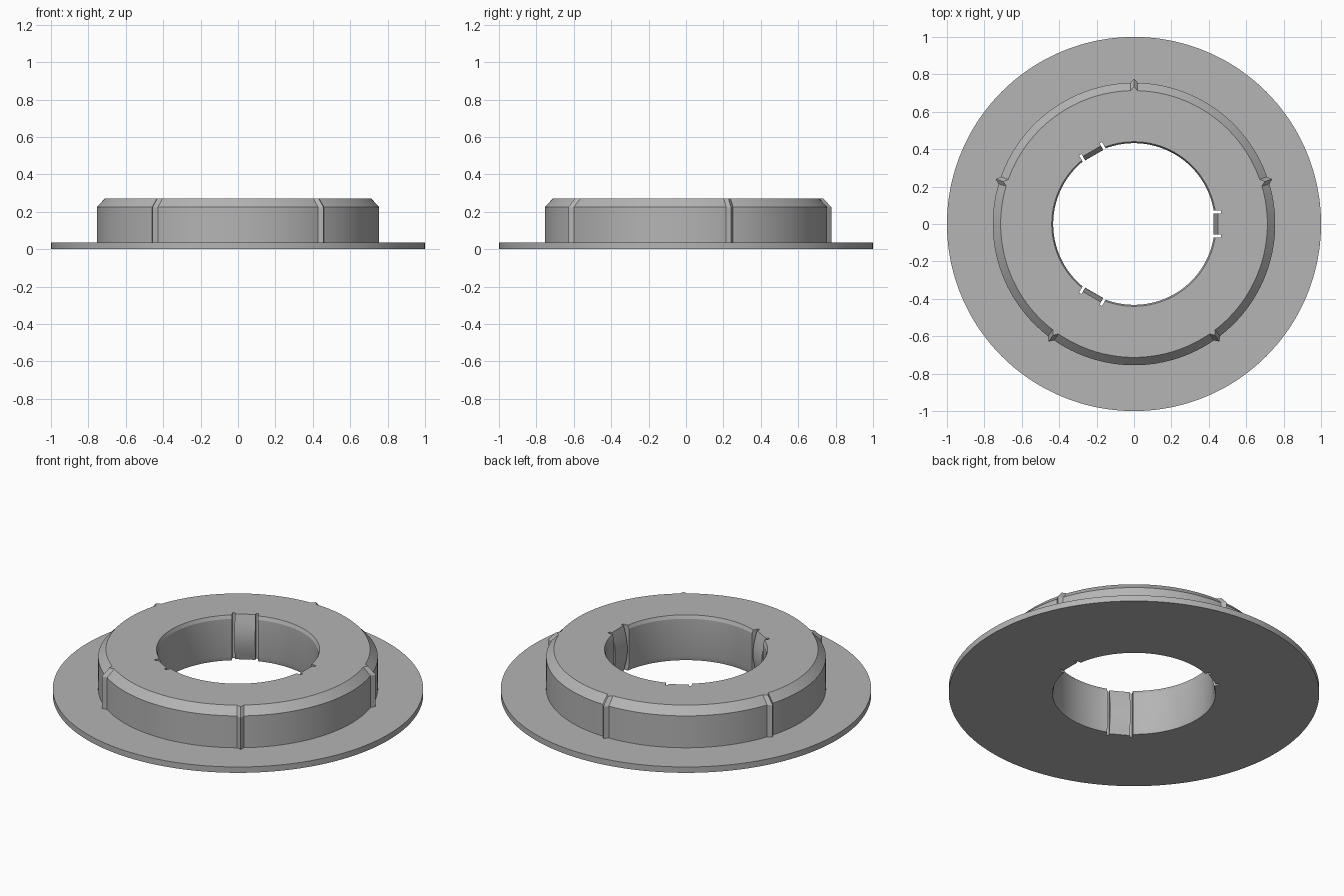
import bpy
import bmesh
from math import sin, cos, pi, radians

cube = bpy.data.objects.get("Cube")
if cube:
    bpy.data.objects.remove(cube, do_unlink=True)

grey = bpy.data.materials.new("plain grey")
grey.use_nodes = True
colour = (0.46, 0.46, 0.46, 1)
grey.diffuse_color = colour
grey.node_tree.nodes["Principled BSDF"].inputs["Base Color"].default_value = colour

SEGMENTS = 480
TOP = 0.27
BORE = 0.432
RIDGES = [18 + 72 * i for i in range(5)]
CLIPS = [0, 120, 240]


def make_object(name, bm):
    bmesh.ops.recalc_face_normals(bm, faces=bm.faces)
    mesh = bpy.data.meshes.new(name)
    bm.to_mesh(mesh)
    bm.free()
    mesh.materials.append(grey)
    obj = bpy.data.objects.new(name, mesh)
    bpy.context.collection.objects.link(obj)
    return obj


def activate(obj):
    bpy.ops.object.select_all(action='DESELECT')
    obj.select_set(True)
    bpy.context.view_layer.objects.active = obj


def smooth(obj):
    activate(obj)
    bpy.ops.object.shade_smooth_by_angle(angle=radians(18))


def ridge(angle):
    """Height of the small pointed ridges around the hub."""
    gap = min(abs((angle - a + 180) % 360 - 180) for a in RIDGES)
    return 0.022 * max(0, 1 - gap / 1.5)


def prism(bm, profile, width, angle):
    """Extrude an (x, z) profile along y, then turn it about z."""
    loops = []
    for y in (-width / 2, width / 2):
        loops.append([bm.verts.new((x * cos(angle) - y * sin(angle),
                                    x * sin(angle) + y * cos(angle), z))
                      for x, z in profile])
    a, b = loops
    bm.faces.new(a)
    bm.faces.new(b)
    for i in range(len(a)):
        j = (i + 1) % len(a)
        bm.faces.new((a[i], a[j], b[j], b[i]))


# Flange, ridged hub and bevelled bore as one closed turned section:
# (radius, height, share of the ridge)
section = [
    (0.44, 0, 0), (1.0, 0, 0), (1.0, 0.035, 0), (0.755, 0.035, 1),
    (0.755, 0.225, 1), (0.713, TOP, 1), (0.44, TOP, 0),
    (BORE, 0.25, 0), (BORE, 0.03, 0),
]
bm = bmesh.new()
rings = []
for i in range(SEGMENTS):
    degrees = i * 360 / SEGMENTS
    t = radians(degrees)
    bump = ridge(degrees)
    rings.append([bm.verts.new(((r + k * bump) * cos(t), (r + k * bump) * sin(t), z))
                  for r, z, k in section])
for i, ring in enumerate(rings):
    following = rings[(i + 1) % SEGMENTS]
    for k in range(len(section)):
        m = (k + 1) % len(section)
        bm.faces.new((ring[k], following[k], following[m], ring[m]))
body = make_object("flanged_hub", bm)

# Pockets through the bore wall, one behind each clip
bm = bmesh.new()
for a in CLIPS:
    prism(bm, [(0.38, -0.1), (0.465, -0.1), (0.465, 0.4), (0.38, 0.4)], 0.142, radians(a))
cutter = make_object("pocket_cutter", bm)
cutter.hide_render = True
cut = body.modifiers.new("pockets", 'BOOLEAN')
cut.operation = 'DIFFERENCE'
cut.solver = 'EXACT'
cut.object = cutter
activate(body)
bpy.ops.object.modifier_apply(modifier=cut.name)
bpy.data.objects.remove(cutter, do_unlink=True)
smooth(body)

# Bowed clips, leaving a narrow slot on either side
STEPS = 16
bow = [(0.45 - 0.025 * sin(pi * i / STEPS), TOP * i / STEPS) for i in range(STEPS + 1)]
for n, a in enumerate(CLIPS):
    bm = bmesh.new()
    prism(bm, bow + [(0.466, TOP), (0.466, 0)], 0.112, radians(a))
    smooth(make_object(f"bore_clip_{n + 1}", bm))
